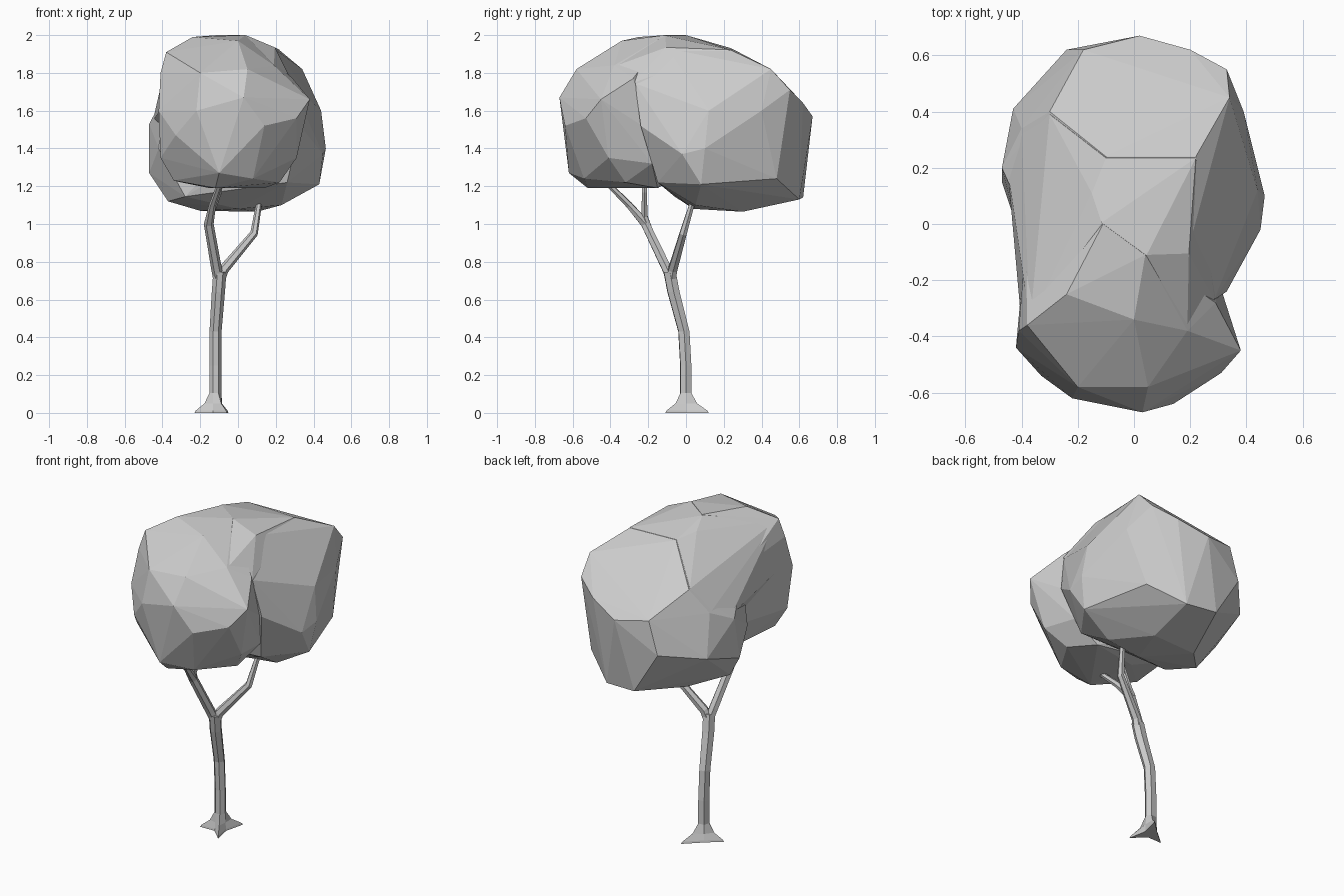
import bpy, bmesh, math
from mathutils import Vector


def finish(name, bm):
    bmesh.ops.recalc_face_normals(bm, faces=bm.faces)
    me = bpy.data.meshes.new(name)
    bm.to_mesh(me)
    bm.free()
    ob = bpy.data.objects.new(name, me)
    bpy.context.collection.objects.link(ob)
    return ob


def hull(name, pts):
    """Faceted leaf mass wrapped around key points."""
    bm = bmesh.new()
    for p in pts:
        bm.verts.new(p)
    bmesh.ops.convex_hull(bm, input=bm.verts[:])
    loose = [v for v in bm.verts if not v.link_faces]
    bmesh.ops.delete(bm, geom=loose, context='VERTS')
    return finish(name, bm)


def loft(name, rings):
    """Skin equal-sized rings of points and cap both ends."""
    bm = bmesh.new()
    loops = [[bm.verts.new(p) for p in ring] for ring in rings]
    n = len(loops[0])
    for a, b in zip(loops, loops[1:]):
        for i in range(n):
            j = (i + 1) % n
            bm.faces.new((a[i], a[j], b[j], b[i]))
    bm.faces.new(loops[0][::-1])
    bm.faces.new(loops[-1])
    return finish(name, bm)


def branch(name, path, sides=6):
    """Tapered tube along (x, y, z, radius) stations."""
    pts = [Vector(p[:3]) for p in path]
    rings = []
    for i, p in enumerate(pts):
        t = (pts[min(i + 1, len(pts) - 1)] - pts[max(i - 1, 0)]).normalized()
        u = Vector((0, 1, 0)).cross(t).normalized()
        v = t.cross(u)
        rings.append([p + path[i][3] * (math.cos(k * math.tau / sides) * u
                                        + math.sin(k * math.tau / sides) * v)
                      for k in range(sides)])
    return loft(name, rings)


# Trunk with three spreading roots; root directions alternate with valleys
angles = [math.radians(a) for a in (60, 130, 200, 250, 299, 360)]
reach = (0.139, 0, 0.117, 0, 0.125, 0)
stations = [  # x, y, z, radius, root amount
    (-0.12, 0, 0, 0.040, 1.0), (-0.12, 0, 0.012, 0.038, 0.92),
    (-0.12, 0, 0.05, 0.035, 0.32), (-0.12, 0, 0.105, 0.033, 0),
    (-0.12, 0, 0.25, 0.033, 0), (-0.12, -0.01, 0.43, 0.033, 0),
    (-0.105, -0.065, 0.64, 0.036, 0), (-0.097, -0.085, 0.745, 0.036, 0)]
rings = []
for x, y, z, r, k in stations:
    ring = []
    for a, t in zip(angles, reach):
        d = r + (t - r) * k if t else r
        ring.append((x + d * math.cos(a), y + d * math.sin(a), z))
    rings.append(ring)
loft("trunk", rings)

# Branches
branch("back_branch", [(-0.10, -0.08, 0.69, 0.028), (-0.075, -0.07, 0.76, 0.027),
                       (0.085, -0.015, 0.95, 0.021), (0.11, 0.03, 1.1, 0.016),
                       (0.12, 0.05, 1.16, 0.012)])
branch("front_branch", [(-0.10, -0.07, 0.69, 0.028), (-0.115, -0.105, 0.77, 0.028),
                        (-0.155, -0.215, 1.0, 0.026), (-0.135, -0.30, 1.10, 0.019),
                        (-0.10, -0.40, 1.2, 0.015), (-0.09, -0.43, 1.24, 0.012)])
branch("middle_branch", [(-0.155, -0.20, 0.98, 0.022), (-0.15, -0.22, 1.04, 0.019),
                         (-0.10, -0.22, 1.17, 0.015), (-0.09, -0.22, 1.24, 0.012)])

# Canopy: large rear mass, front mass and the crown that bridges them
canopy = hull("canopy", [
    (0.19, -0.10, 1.93), (0.22, 0.24, 1.92), (0.34, 0.45, 1.82), (-0.10, 0.24, 1.93),
    (-0.30, 0.40, 1.74), (0.33, 0.55, 1.71), (0.02, 0.67, 1.57), (0.20, 0.62, 1.64),
    (-0.18, 0.62, 1.60), (-0.40, 0.34, 1.60), (-0.47, 0.20, 1.53), (-0.38, 0.00, 1.70),
    (0.39, 0.40, 1.60), (0.465, 0.10, 1.40), (0.45, -0.02, 1.37), (0.44, 0.12, 1.60),
    (0.33, -0.24, 1.52), (0.285, -0.27, 1.745), (0.43, 0.08, 1.21), (0.31, 0.48, 1.24),
    (0.12, 0.60, 1.13), (-0.08, 0.62, 1.14), (-0.24, 0.62, 1.40), (-0.43, 0.41, 1.35),
    (-0.47, 0.15, 1.27), (-0.37, 0.10, 1.12), (-0.20, 0.28, 1.07), (0.10, 0.30, 1.065),
    (0.23, 0.05, 1.10), (0.00, 0.04, 1.08), (-0.28, -0.06, 1.145), (0.26, -0.15, 1.22),
    (-0.42, 0.00, 1.40)])
front = hull("front_canopy", [
    (-0.11, 0.00, 2.00), (0.04, -0.11, 2.00), (-0.24, -0.25, 1.99), (0.00, -0.34, 1.97),
    (-0.38, -0.36, 1.91), (-0.20, -0.58, 1.80), (0.05, -0.58, 1.82), (0.19, -0.38, 1.84),
    (0.38, -0.45, 1.66), (0.29, -0.28, 1.77), (0.03, -0.67, 1.67), (-0.22, -0.62, 1.60),
    (-0.41, -0.38, 1.80), (-0.42, -0.44, 1.60), (-0.41, -0.40, 1.35), (-0.33, -0.54, 1.47),
    (0.14, -0.64, 1.52), (0.31, -0.53, 1.56), (0.31, -0.41, 1.35), (0.30, -0.20, 1.50),
    (0.22, -0.32, 1.22), (-0.10, -0.62, 1.27), (0.08, -0.54, 1.24), (-0.12, -0.52, 1.19),
    (-0.34, -0.38, 1.23), (-0.15, -0.20, 1.19), (0.14, -0.15, 1.19), (-0.38, 0.00, 1.40),
    (-0.30, -0.10, 1.22), (-0.385, -0.05, 1.75), (0.28, -0.18, 1.32)])
crown = hull("crown", [
    (-0.115, 0.005, 1.998), (0.045, -0.11, 1.998), (-0.15, 0.11, 1.95), (0.195, -0.105, 1.935),
    (0.22, 0.235, 1.922), (-0.10, 0.235, 1.932), (0.19, -0.37, 1.838), (0.288, -0.275, 1.75),
    (0.30, 0.00, 1.60), (-0.37, -0.35, 1.90), (-0.40, -0.36, 1.62), (-0.385, -0.04, 1.50),
    (-0.45, 0.20, 1.55), (-0.40, 0.33, 1.602), (-0.30, 0.39, 1.742), (0.10, 0.00, 1.50)])

# Merge the masses into one shell
bpy.context.view_layer.objects.active = canopy
for part in (front, crown):
    mod = canopy.modifiers.new("merge", 'BOOLEAN')
    mod.operation = 'UNION'
    mod.solver = 'EXACT'
    mod.object = part
    bpy.ops.object.modifier_apply(modifier=mod.name)
    bpy.data.objects.remove(part)
